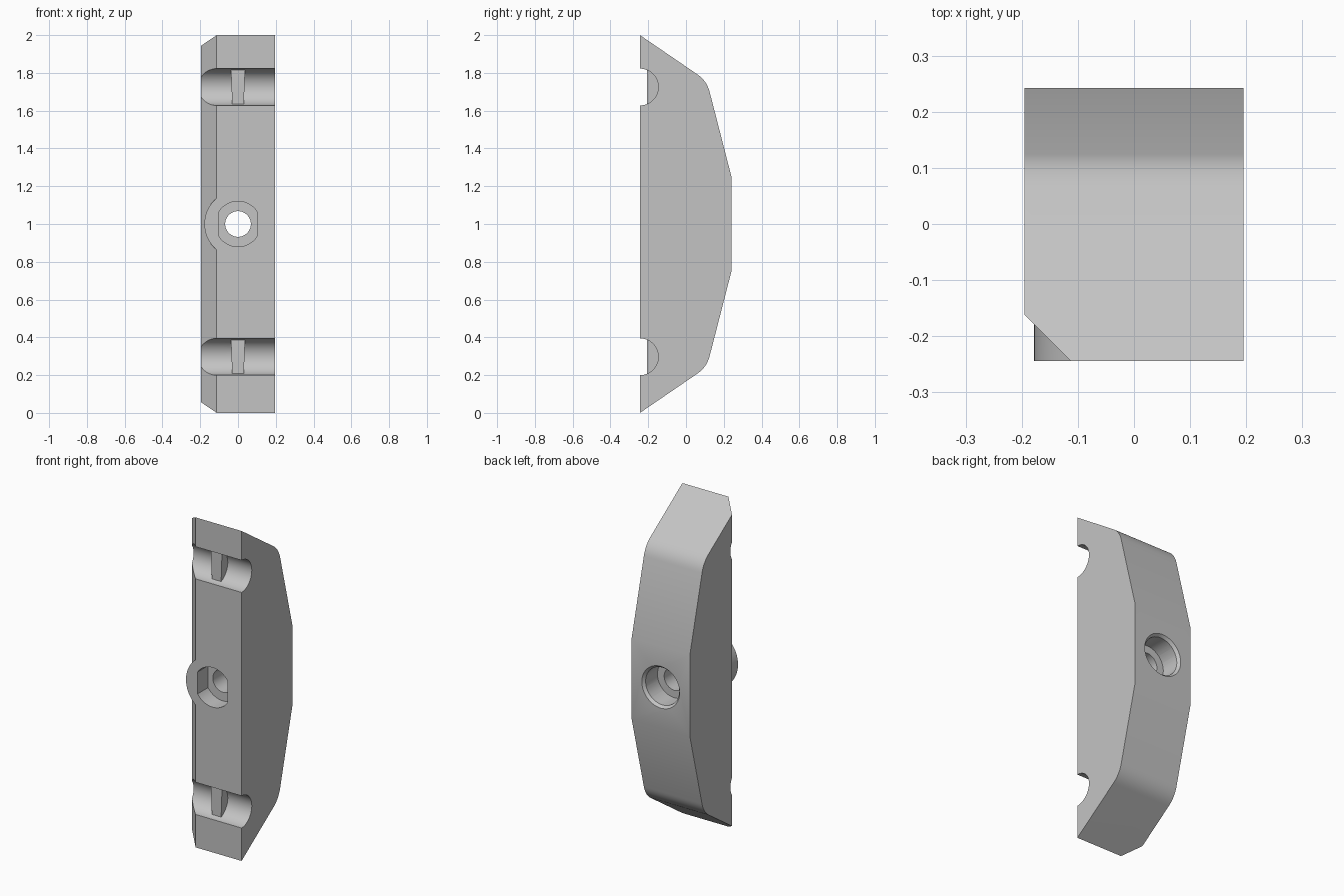
import bpy, bmesh, math
from mathutils import Matrix, Vector

if "Cube" in bpy.data.objects:
    bpy.data.objects.remove(bpy.data.objects["Cube"])

grey = bpy.data.materials.new("plain_grey")
grey.use_nodes = True
colour = (0.55, 0.55, 0.55, 1)
grey.diffuse_color = colour
grey.node_tree.nodes["Principled BSDF"].inputs["Base Color"].default_value = colour

HALF, FRONT, BACK, MID = 0.195, -0.244, 0.242, 1.0


def make(name, bm):
    bmesh.ops.recalc_face_normals(bm, faces=bm.faces)
    mesh = bpy.data.meshes.new(name)
    bm.to_mesh(mesh)
    bm.free()
    mesh.materials.append(grey)
    ob = bpy.data.objects.new(name, mesh)
    bpy.context.collection.objects.link(ob)
    return ob


def prism(name, points, offset):
    """Extrude a closed outline by an offset vector."""
    bm = bmesh.new()
    face = bm.faces.new([bm.verts.new(p) for p in points])
    out = bmesh.ops.extrude_face_region(bm, geom=[face])
    bmesh.ops.translate(bm, vec=offset,
                        verts=[v for v in out["geom"] if isinstance(v, bmesh.types.BMVert)])
    return make(name, bm)


def cylinder(name, axis, centre, r1, r2, depth):
    """Cylinder or cone; r1 is the radius at the low end of the axis."""
    bm = bmesh.new()
    turn = Matrix.Rotation(math.pi / 2, 4, "Y") if axis == "X" else Matrix.Rotation(-math.pi / 2, 4, "X")
    bmesh.ops.create_cone(bm, cap_ends=True, segments=64, radius1=r1, radius2=r2,
                          depth=depth, matrix=Matrix.Translation(centre) @ turn)
    return make(name, bm)


def bore(name, y0, y1, r1, r2=None):
    return cylinder(name, "Y", (0, (y0 + y1) / 2, MID), r1, r2 or r1, y1 - y0)


def combine(target, other, operation):
    mod = target.modifiers.new("combine", "BOOLEAN")
    mod.object, mod.operation, mod.solver = other, operation, "EXACT"
    graph = bpy.context.evaluated_depsgraph_get()
    target_mesh = bpy.data.meshes.new_from_object(target.evaluated_get(graph))
    target.modifiers.clear()
    target.data = target_mesh
    bpy.data.objects.remove(other)


# Side outline with rounded shoulders, lower half then mirrored
corner = Vector((0.11, 0.242))
start = corner + (Vector((FRONT, 0)) - corner).normalized() * 0.06
end = corner + (Vector((BACK, 0.755)) - corner).normalized() * 0.06
lower = [Vector((FRONT, 0))]
for i in range(9):
    t = i / 8
    lower.append(start * (1 - t) ** 2 + corner * 2 * t * (1 - t) + end * t * t)
lower.append(Vector((BACK, 0.755)))
outline = lower + [Vector((p.x, 2 - p.y)) for p in reversed(lower)]
body = prism("handle_body", [(-HALF, p.x, p.y) for p in outline], (2 * HALF, 0, 0))

# Chamfer along the right front edge
wedge = prism("chamfer_cutter", [(-0.113, FRONT, -0.1), (-0.213, FRONT - 0.1 + 0.2, -0.1),
                                 (-0.313, FRONT - 0.1, -0.1), (-0.013, FRONT - 0.1, -0.1)], (0, 0, 2.2))
combine(body, wedge, "DIFFERENCE")

# Round boss behind the front face
combine(body, bore("boss", FRONT, -0.05, 0.178), "UNION")

# Cross channels, each with a small rib
for z in (0.297, 1.725):
    combine(body, cylinder("channel_cutter", "X", (0, FRONT, z), 0.0975, 0.0975, 1), "DIFFERENCE")
    rib = [(sx, -0.206, z + sz) for sx, sz in
           ((-0.031, -0.09), (0.031, -0.09), (0.037, 0.09), (-0.037, 0.09))]
    combine(body, prism("rib", rib, (0, 0.1, 0)), "UNION")

# Bolt hole, round back recess with chamfered rim, flat-sided front recess
combine(body, bore("hole_cutter", -0.5, 0.5, 0.068), "DIFFERENCE")
combine(body, bore("back_recess_cutter", BACK - 0.13, 0.4, 0.113), "DIFFERENCE")
combine(body, bore("rim_cutter", BACK - 0.02, BACK + 0.01, 0.11, 0.135), "DIFFERENCE")
pocket = []
flat = math.acos(0.1 / 0.12)
for base in (0, math.pi):
    for i in range(25):
        a = base + flat + (math.pi - 2 * flat) * i / 24
        pocket.append((0.12 * math.cos(a), FRONT - 0.1, MID + 0.12 * math.sin(a)))
combine(body, prism("front_recess_cutter", pocket, (0, 0.2, 0)), "DIFFERENCE")

# Smooth the curved walls, keep edges sharp
bpy.ops.object.select_all(action="DESELECT")
body.select_set(True)
bpy.context.view_layer.objects.active = body
bpy.ops.object.shade_smooth_by_angle(angle=math.radians(20))
